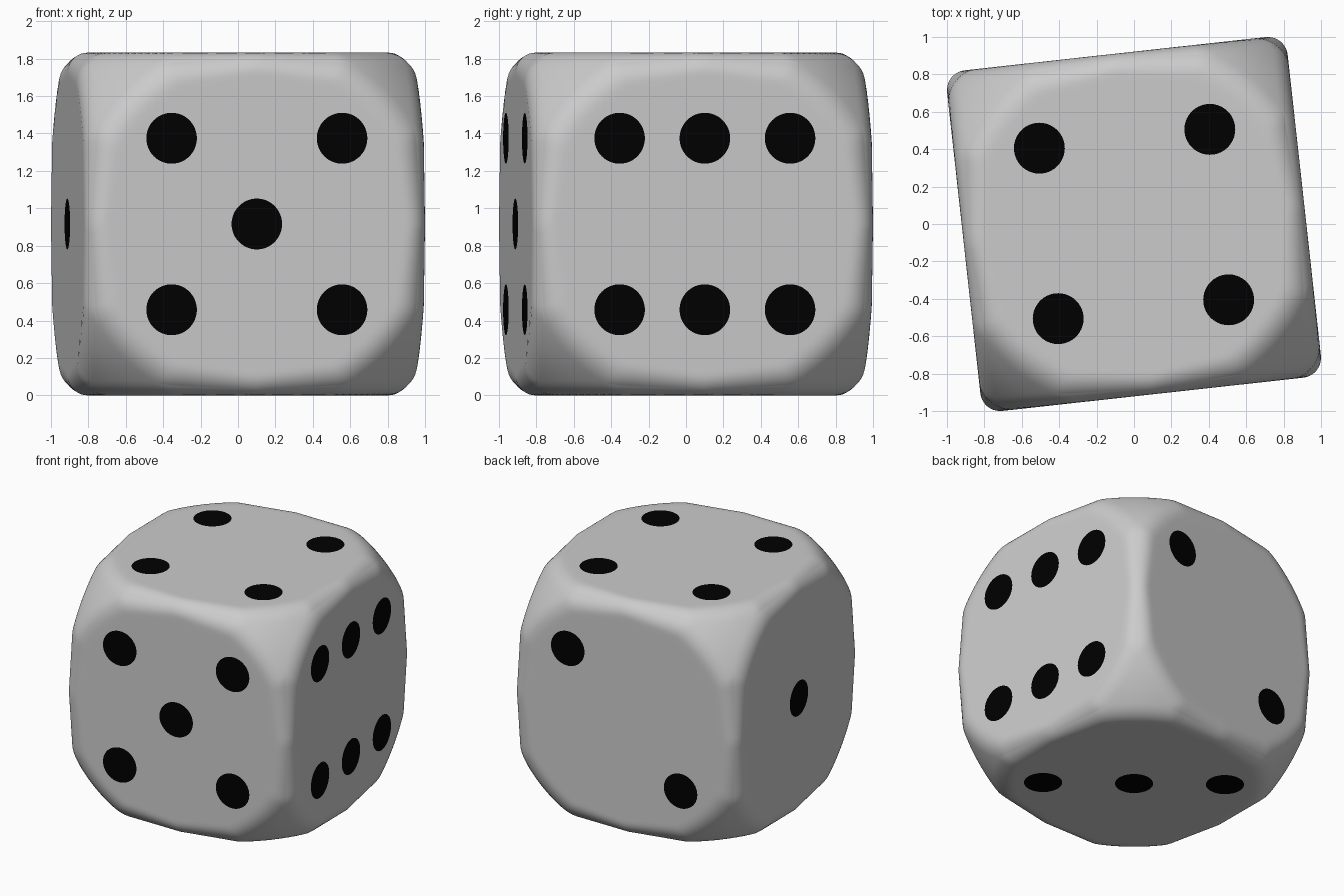
import bpy, bmesh
from math import radians, sin, pi
from mathutils import Matrix, Vector

if "Cube" in bpy.data.objects:
    bpy.data.objects.remove(bpy.data.objects["Cube"])

H = 0.916                # half side of the cube
R = 1.31                 # ball that trims the corners
F_EDGE, F_CORNER = 0.107, 0.26   # fillet radius at mid-edge and at the corners
STEP = 0.4585            # pip spacing
PIP_R = 0.136
PLACE = Matrix.Translation((0, 0, H)) @ Matrix.Rotation(radians(6.3), 4, 'Z')

black = bpy.data.materials.new("black")
black.diffuse_color = (0, 0, 0, 1)
black.use_nodes = True
black.node_tree.nodes["Principled BSDF"].inputs["Base Color"].default_value = black.diffuse_color


def finish(bm, name, mat=None):
    me = bpy.data.meshes.new(name)
    bm.transform(PLACE)
    bm.to_mesh(me)
    bm.free()
    ob = bpy.data.objects.new(name, me)
    bpy.context.collection.objects.link(ob)
    if mat:
        me.materials.append(mat)
    return ob


def nearest_core(p, a, b):
    """Nearest point to p in the core: a box (half side a) trimmed by a ball (radius b)."""
    def clamp(s):
        return Vector([max(-a, min(a, c * s)) for c in p])
    y = clamp(1)
    if y.length <= b:
        return y
    lo, hi = 0.0, 1.0
    for _ in range(22):
        m = (lo + hi) / 2
        if clamp(m).length > b:
            hi = m
        else:
            lo = m
    return clamp(lo)


# Body: cube trimmed by a ball, creases rounded more softly towards the corners
bm = bmesh.new()
bmesh.ops.create_cube(bm, size=2)
bmesh.ops.subdivide_edges(bm, edges=bm.edges[:], cuts=63, use_grid_fill=True)
for v in bm.verts:
    w = Vector([sin(c * pi / 2) for c in v.co])   # denser towards the edges
    p = w * H
    fil = F_EDGE + (F_CORNER - F_EDGE) * abs(w.x * w.y * w.z)
    core = nearest_core(p, H - fil, R - fil)
    v.co = core + (p - core).normalized() * fil
for f in bm.faces:
    f.smooth = True
bmesh.ops.recalc_face_normals(bm, faces=bm.faces[:])
finish(bm, "die_body")

# Pips: flat black discs on each face; u and v are the face's own axes
X, Y, Z = Vector((1, 0, 0)), Vector((0, 1, 0)), Vector((0, 0, 1))
four = [(i, j) for i in (-1, 1) for j in (-1, 1)]
faces = {
    "front": (X, Z, four + [(0, 0)]),
    "right": (Y, Z, [(i, j) for i in (-1, 0, 1) for j in (-1, 1)]),
    "back": (-X, Z, [(-1, 1), (1, -1)]),
    "left": (-Y, Z, [(0, 0)]),
    "top": (X, Y, four),
    "bottom": (X, -Y, [(-1, -1), (0, 0), (1, 1)]),
}
for name, (u, v, spots) in faces.items():
    n = u.cross(v)
    basis = Matrix((u, v, n)).transposed().to_4x4()
    bm = bmesh.new()
    for i, j in spots:
        bmesh.ops.create_circle(
            bm, cap_ends=True, segments=48, radius=PIP_R,
            matrix=basis @ Matrix.Translation((i * STEP, j * STEP, H + 0.002)))
    for f in bm.faces:
        f.normal_update()
        if f.normal.dot(n) < 0:
            f.normal_flip()
    finish(bm, "pips_" + name, black)
